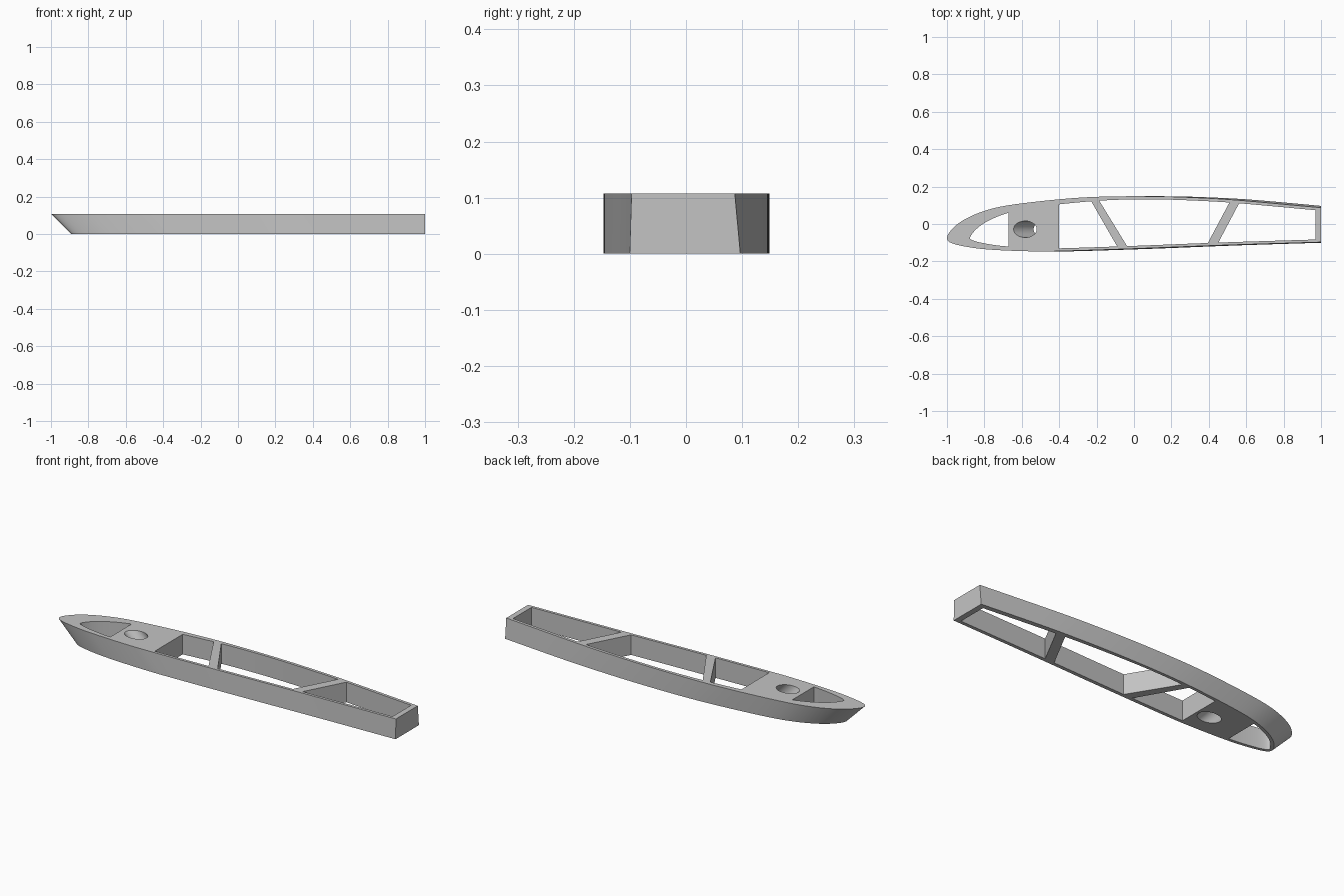
import bpy, bmesh, math
from mathutils import Vector

if "Cube" in bpy.data.objects:
    bpy.data.objects.remove(bpy.data.objects["Cube"])

H = 0.107          # rib thickness
SWEEP = 0.107      # forward lean of the top outline relative to the bottom
WALL = 0.016       # skin thickness

grey = bpy.data.materials.new("grey plastic")
grey.diffuse_color = (0.55, 0.55, 0.55, 1)
grey.use_nodes = True
grey.node_tree.nodes["Principled BSDF"].inputs["Base Color"].default_value = grey.diffuse_color


def spline(pts, n=6):
    """Catmull-Rom curve through the points."""
    p = [Vector(q) for q in pts]
    p = [2 * p[0] - p[1]] + p + [2 * p[-1] - p[-2]]
    out = []
    for i in range(1, len(p) - 2):
        a, b, c, d = p[i - 1:i + 3]
        for k in range(n):
            t = k / n
            out.append(0.5 * (2 * b + (c - a) * t + (2 * a - 5 * b + 4 * c - d) * t * t
                              + (3 * b - a - 3 * c + d) * t ** 3))
    return out + [p[-2]]


def prism(name, loop, z0, z1, lean=0.0, trim=None):
    """Extrude a plan outline; lean shifts x as z drops below the top."""
    bm = bmesh.new()
    rings = [[bm.verts.new((q[0] + lean * (H - z), q[1], z)) for q in loop] for z in (z0, z1)]
    n = len(loop)
    for i in range(n):
        j = (i + 1) % n
        bm.faces.new((rings[0][i], rings[0][j], rings[1][j], rings[1][i]))
    bm.faces.new(rings[0][::-1])
    bm.faces.new(rings[1])
    if trim is not None:
        bmesh.ops.bisect_plane(bm, geom=bm.verts[:] + bm.edges[:] + bm.faces[:],
                               plane_co=(trim, 0, 0), plane_no=(1, 0, 0), clear_outer=True)
        bmesh.ops.holes_fill(bm, edges=[e for e in bm.edges if e.is_boundary])
    bmesh.ops.recalc_face_normals(bm, faces=bm.faces[:])
    me = bpy.data.meshes.new(name)
    bm.to_mesh(me)
    bm.free()
    ob = bpy.data.objects.new(name, me)
    me.materials.append(grey)
    bpy.context.collection.objects.link(ob)
    return ob


def cut(target, tool):
    m = target.modifiers.new("cut", "BOOLEAN")
    m.operation = "DIFFERENCE"
    m.solver = "EXACT"
    m.object = tool
    bpy.context.view_layer.objects.active = target
    bpy.ops.object.modifier_apply(modifier=m.name)
    bpy.data.objects.remove(tool)


def height(side, x):
    """y of one side of the outline at x."""
    s = sorted(side, key=lambda q: q.x)
    for a, b in zip(s, s[1:]):
        if a.x <= x <= b.x:
            return a.y + (b.y - a.y) * (x - a.x) / max(b.x - a.x, 1e-9)
    return s[-1].y if x > s[-1].x else s[0].y


# Outline, from the upper tail round the nose to the lower tail
outline = spline([(1.0, .087), (.57, .126), (.35, .140), (.1, .148), (-.18, .146), (-.4, .132),
                  (-.66, .102), (-.8, .070), (-.91, .022), (-.975, -.030), (-1, -.078),
                  (-.965, -.106), (-.85, -.129), (-.72, -.140), (-.55, -.146), (-.4, -.145),
                  (0, -.132), (.46, -.114), (1.0, -.097)])
nose = min(range(len(outline)), key=lambda i: outline[i].x)
upper, lower = outline[:nose + 1], outline[nose:]

rib = prism("wing_rib", outline, 0, H, SWEEP / H, trim=1.0)

# Straight-sided inner opening that stays inside both outlines
inner = []
for i, q in enumerate(outline):
    d = (outline[min(i + 1, len(outline) - 1)] - outline[max(i - 1, 0)]).normalized()
    p = q + Vector((SWEEP, 0)) + Vector((-d.y, d.x)) * WALL
    if i < nose:
        p.y = min(p.y, height(upper, p.x) - WALL)
    else:
        p.y = max(p.y, height(lower, p.x) + WALL - .001)
    inner.append(p)
core = prism("opening", inner, -.05, H + .05)


def divider(top_l, top_r, bot_r, bot_l):
    """Leave a solid web between two lines given at y = 0.12 and y = -0.12."""
    def at(t, b, y):
        return (b + (t - b) * (y + .12) / .24, y)
    cut(core, prism("web", [at(top_l, bot_l, .2), at(top_r, bot_r, .2),
                            at(top_r, bot_r, -.2), at(top_l, bot_l, -.2)], -.1, H + .1))


divider(-.67, -.40, -.40, -.67)      # spar block
divider(-.228, -.183, -.036, -.09)   # front strut
divider(.513, .567, .440, .385)      # rear strut
divider(.97, 1.3, 1.3, .97)          # tail wall
cut(rib, core)

# Slanted spar hole
ring = [(-.582 + .062 * math.cos(a), -.028 + .044 * math.sin(a))
        for a in (2 * math.pi * i / 40 for i in range(40))]
cut(rib, prism("spar_hole", ring, -.03, H + .03, SWEEP / H))

bpy.ops.object.select_all(action="DESELECT")
rib.select_set(True)
bpy.context.view_layer.objects.active = rib
bpy.ops.object.shade_smooth_by_angle(angle=math.radians(30))
